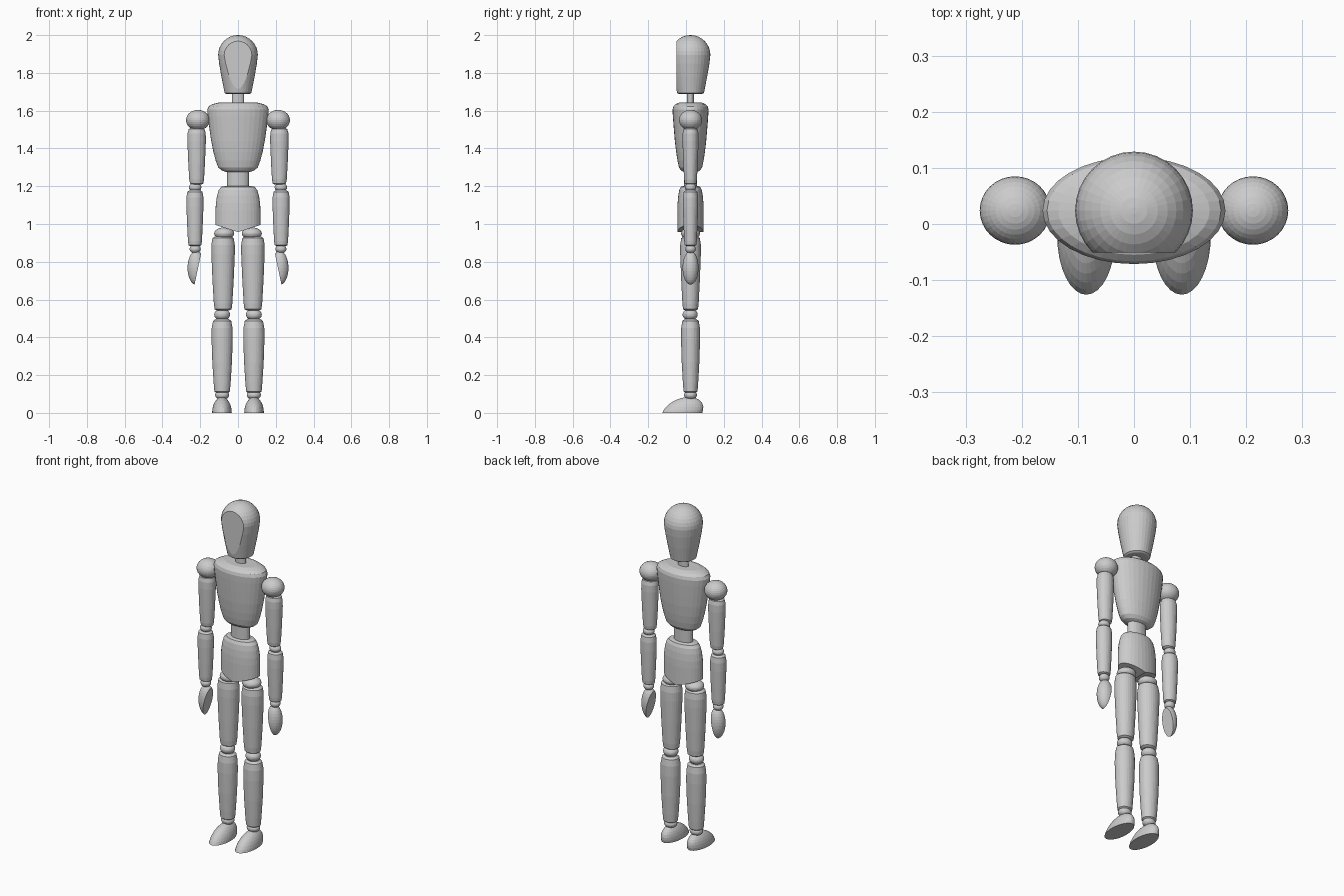
import bpy, bmesh, math
from mathutils import Vector

if "Cube" in bpy.data.objects:
    bpy.data.objects.remove(bpy.data.objects["Cube"])

CY = 0.024  # depth of the body axis
SEG = 32

grey = bpy.data.materials.new("light grey")
grey.diffuse_color = (0.6, 0.6, 0.6, 1)
grey.use_nodes = True
grey.node_tree.nodes["Principled BSDF"].inputs["Base Color"].default_value = grey.diffuse_color


def finish(name, bm):
    bmesh.ops.recalc_face_normals(bm, faces=bm.faces)
    me = bpy.data.meshes.new(name)
    bm.to_mesh(me)
    bm.free()
    me.materials.append(grey)
    ob = bpy.data.objects.new(name, me)
    bpy.context.collection.objects.link(ob)
    return ob


def cut(bm, point, normal):
    """Remove everything on the normal side of a plane and cap the opening."""
    res = bmesh.ops.bisect_plane(bm, geom=bm.verts[:] + bm.edges[:] + bm.faces[:],
                                 plane_co=point, plane_no=normal, clear_outer=True)
    edges = [e for e in res["geom_cut"] if isinstance(e, bmesh.types.BMEdge)]
    bmesh.ops.contextual_create(bm, geom=edges)


def turned(profile, x=0.0, depth=1.0):
    """Lathe a (radius, z) profile, depth scales it along y."""
    bm = bmesh.new()
    rings = []
    for r, z in profile:
        rings.append([bm.verts.new((x + r * math.cos(2 * math.pi * i / SEG),
                                    CY + depth * r * math.sin(2 * math.pi * i / SEG), z))
                      for i in range(SEG)])
    for a, b in zip(rings, rings[1:]):
        for i in range(SEG):
            j = (i + 1) % SEG
            bm.faces.new((a[i], a[j], b[j], b[i]))
    bm.faces.new(rings[0])
    bm.faces.new(rings[-1])
    return bm


def ball(center, radii):
    bm = bmesh.new()
    bmesh.ops.create_uvsphere(bm, u_segments=SEG, v_segments=16, radius=1)
    bmesh.ops.scale(bm, vec=radii, verts=bm.verts)
    bmesh.ops.translate(bm, vec=center, verts=bm.verts)
    return bm


# Head with flat face
dome = [(0.105 * math.cos(a), 1.895 + 0.105 * math.sin(a))
        for a in (math.radians(d) for d in range(0, 90, 11))]
bm = turned([(0.062, 1.688), (0.071, 1.694), (0.088, 1.78), (0.1, 1.85)] + dome + [(0.006, 2.0)])
cut(bm, (0, -0.051, 0), (0, -1, 0))
finish("head", bm)

# Neck, chest and waist
finish("neck", turned([(0.032, 1.62), (0.032, 1.70)], depth=0.6))
finish("chest", turned([(0.06, 1.275), (0.085, 1.283), (0.105, 1.3), (0.118, 1.335), (0.13, 1.38),
                        (0.142, 1.44), (0.152, 1.51), (0.16, 1.57), (0.163, 1.605),
                        (0.155, 1.623), (0.135, 1.635), (0.1, 1.643)], depth=0.585))
finish("waist", turned([(0.057, 1.18), (0.057, 1.29)], depth=0.6))

# Pelvis with underside rising to each side
bm = turned([(0.119, 0.94), (0.119, 1.0), (0.119, 1.07), (0.117, 1.11), (0.111, 1.15),
             (0.102, 1.18), (0.088, 1.197), (0.06, 1.202)], depth=0.585)
for s in (-1, 1):
    cut(bm, (0, 0, 0.957), (s * 0.32, 0, -1))
finish("pelvis", bm)

for s, side in ((-1, "right"), (1, "left")):
    # Arm
    finish(side + "_shoulder", ball((s * 0.212, CY, 1.55), (0.063, 0.061, 0.054)))
    finish(side + "_upper_arm", turned([(0.024, 1.208), (0.035, 1.214), (0.039, 1.235), (0.044, 1.32),
                                        (0.049, 1.44), (0.048, 1.48), (0.042, 1.502), (0.03, 1.51)],
                                       s * 0.219, 0.87))
    finish(side + "_elbow", ball((s * 0.227, CY, 1.194), (0.033, 0.03, 0.024)))
    finish(side + "_forearm", turned([(0.026, 0.884), (0.034, 0.888), (0.037, 0.91), (0.041, 0.99),
                                      (0.045, 1.09), (0.045, 1.14), (0.04, 1.17), (0.028, 1.179)],
                                     s * 0.228, 0.9))
    finish(side + "_wrist", ball((s * 0.227, CY, 0.868), (0.029, 0.028, 0.024)))
    bm = ball((s * 0.222, CY, 0.768), (0.045, 0.042, 0.09))
    cut(bm, (s * 0.194, 0, 0.85), (-s * 0.17, 0, -0.036))
    finish(side + "_hand", bm)

    # Leg
    finish(side + "_hip", ball((s * 0.073, CY, 0.95), (0.053, 0.05, 0.032)))
    finish(side + "_thigh", turned([(0.034, 0.543), (0.045, 0.549), (0.049, 0.58), (0.056, 0.7),
                                    (0.062, 0.84), (0.062, 0.89), (0.056, 0.925), (0.04, 0.936)],
                                   s * 0.079, 0.88))
    finish(side + "_knee", ball((s * 0.084, CY - 0.002, 0.52), (0.042, 0.04, 0.031)))
    finish(side + "_shin", turned([(0.032, 0.107), (0.041, 0.113), (0.045, 0.16), (0.052, 0.27),
                                   (0.056, 0.39), (0.055, 0.45), (0.048, 0.487), (0.034, 0.497)],
                                  s * 0.084, 0.9))
    finish(side + "_ankle", ball((s * 0.084, CY, 0.095), (0.037, 0.034, 0.026)))
    # Foot: half egg leaning back over the heel
    bm = ball((s * 0.085, -0.02, 0), (0.052, 0.106, 0.084))
    for v in bm.verts:
        v.co.y += 0.42 * v.co.z
    cut(bm, (0, 0, 0), (0, 0, -1))
    finish(side + "_foot", bm)
